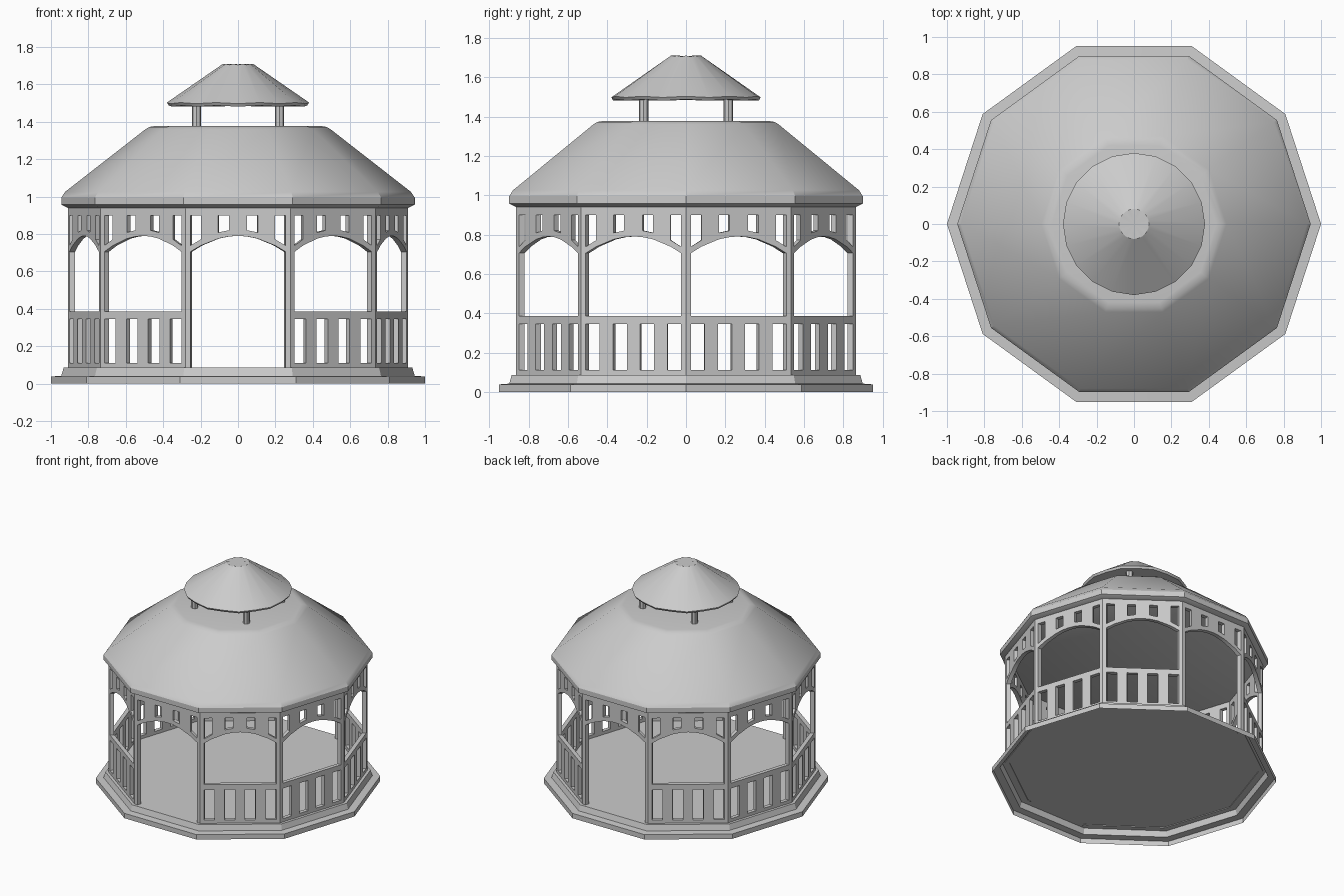
import bpy, bmesh
from math import sin, cos, pi, radians

if "Cube" in bpy.data.objects:
    bpy.data.objects.remove(bpy.data.objects["Cube"])

R_WALL = 0.91
HALF = R_WALL * sin(pi / 10)       # half width of one wall panel
APOTHEM = R_WALL * cos(pi / 10)
DEPTH = 0.03


def finish(bm, name, angle=30):
    bmesh.ops.recalc_face_normals(bm, faces=bm.faces)
    me = bpy.data.meshes.new(name)
    bm.to_mesh(me)
    bm.free()
    ob = bpy.data.objects.new(name, me)
    bpy.context.collection.objects.link(ob)
    bpy.ops.object.select_all(action='DESELECT')
    bpy.context.view_layer.objects.active = ob
    ob.select_set(True)
    bpy.ops.object.shade_smooth_by_angle(angle=radians(angle))
    return ob


def lathe(name, profile, sides, bottom=True, wave=0.0, angle=30):
    """Stack polygon rings of (radius, z); wave raises every other corner."""
    bm = bmesh.new()
    rings = []
    for r, z in profile:
        rings.append([bm.verts.new((r * cos(2 * pi * i / sides), r * sin(2 * pi * i / sides),
                                    z - wave * (i % 2))) for i in range(sides)])
    for a, b in zip(rings, rings[1:]):
        for i in range(sides):
            j = (i + 1) % sides
            bm.faces.new((a[i], a[j], b[j], b[i]))
    for ring, want in ((rings[0], bottom), (rings[-1], True)):
        if want:
            z = sum(v.co.z for v in ring) / sides
            c = bm.verts.new((0, 0, z))
            for i in range(sides):
                bm.faces.new((ring[i], ring[(i + 1) % sides], c))
    ob = finish(bm, name, angle)
    if not bottom and sum(p.normal.z for p in ob.data.polygons) < 0:
        ob.data.flip_normals()
    return ob


def arch(x):
    return 0.79 - 0.085 * (x / 0.255) ** 2


def wall_panel(name, turn, rail):
    """Flat pattern of quads, thickened inward with mitred ends, then turned into place."""
    quads = []

    def quad(x0, x1, lo0, lo1, hi0, hi1):
        for s in (1, -1):
            quads.append([(s * x0, lo0), (s * x1, lo1), (s * x1, hi1), (s * x0, hi0)])

    # corner posts
    zs = [0.08, 0.11, 0.345, 0.385, arch(0.255), arch(0.255) + 0.033, 0.9, 0.95]
    for a, b in zip(zs, zs[1:]):
        quad(0.255, HALF, a, a, b, b)
    # arch, lattice bars and top beam
    xs = [0, 0.049, 0.106, 0.199, 0.255]
    for i, (a, b) in enumerate(zip(xs, xs[1:])):
        ta, tb = arch(a) + 0.033, arch(b) + 0.033
        quad(a, b, arch(a), arch(b), ta, tb)
        quad(a, b, 0.9, 0.9, 0.95, 0.95)
        if i % 2 == 0:
            quad(a, b, ta, tb, 0.9, 0.9)
    # railing with broad slats
    if rail:
        xs = [0, 0.035, 0.109, 0.181, 0.255]
        for i, (a, b) in enumerate(zip(xs, xs[1:])):
            quad(a, b, 0.08, 0.08, 0.11, 0.11)
            quad(a, b, 0.345, 0.345, 0.385, 0.385)
            if i % 2 == 0:
                quad(a, b, 0.11, 0.11, 0.345, 0.345)
    bm = bmesh.new()
    for q in quads:
        bm.faces.new([bm.verts.new((x, -APOTHEM, z)) for x, z in q])
    bmesh.ops.remove_doubles(bm, verts=bm.verts, dist=0.0005)
    bmesh.ops.recalc_face_normals(bm, faces=bm.faces)
    front = bm.faces[:]
    back = bmesh.ops.extrude_face_region(bm, geom=front, use_keep_orig=True)['geom']
    k = 1 - DEPTH / APOTHEM
    for v in back:
        if isinstance(v, bmesh.types.BMVert):
            v.co.x *= k
            v.co.y *= k
    # drop the hidden mitre faces between neighbouring panels
    bm.normal_update()
    hidden = [f for f in bm.faces if all(abs(abs(v.co.x / v.co.y) - HALF / APOTHEM) < 1e-4
                                         for v in f.verts)]
    bmesh.ops.delete(bm, geom=hidden, context='FACES')
    ob = finish(bm, name, 20)
    ob.rotation_euler.z = turn


# stepped hollow base with floor
lathe("base", [(1.0, 0), (1.0, 0.038), (0.945, 0.042), (0.932, 0.085)], 10, bottom=False, angle=20)

# ten wall panels, front and back left open as entrances
for n in range(10):
    wall_panel(f"wall_panel_{n + 1}", 2 * pi * n / 10, n not in (0, 5))

# main roof
lathe("main_roof", [(0.91, 0.94), (0.945, 0.957), (0.945, 0.995), (0.925, 1.025),
                    (0.495, 1.36), (0.475, 1.372), (0.44, 1.378)], 10)

# cupola posts
for sx in (1, -1):
    for sy in (1, -1):
        bm = bmesh.new()
        bmesh.ops.create_cone(bm, cap_ends=True, segments=8, radius1=0.025, radius2=0.025, depth=0.15)
        bmesh.ops.translate(bm, verts=bm.verts, vec=(0.222 * sx, 0.215 * sy, 1.44))
        finish(bm, f"cupola_post_{'right' if sx > 0 else 'left'}_{'back' if sy > 0 else 'front'}")

# cupola roof with a gently scalloped edge
lathe("cupola_roof", [(0.37, 1.487), (0.38, 1.503), (0.08, 1.71)], 20, wave=0.006)
